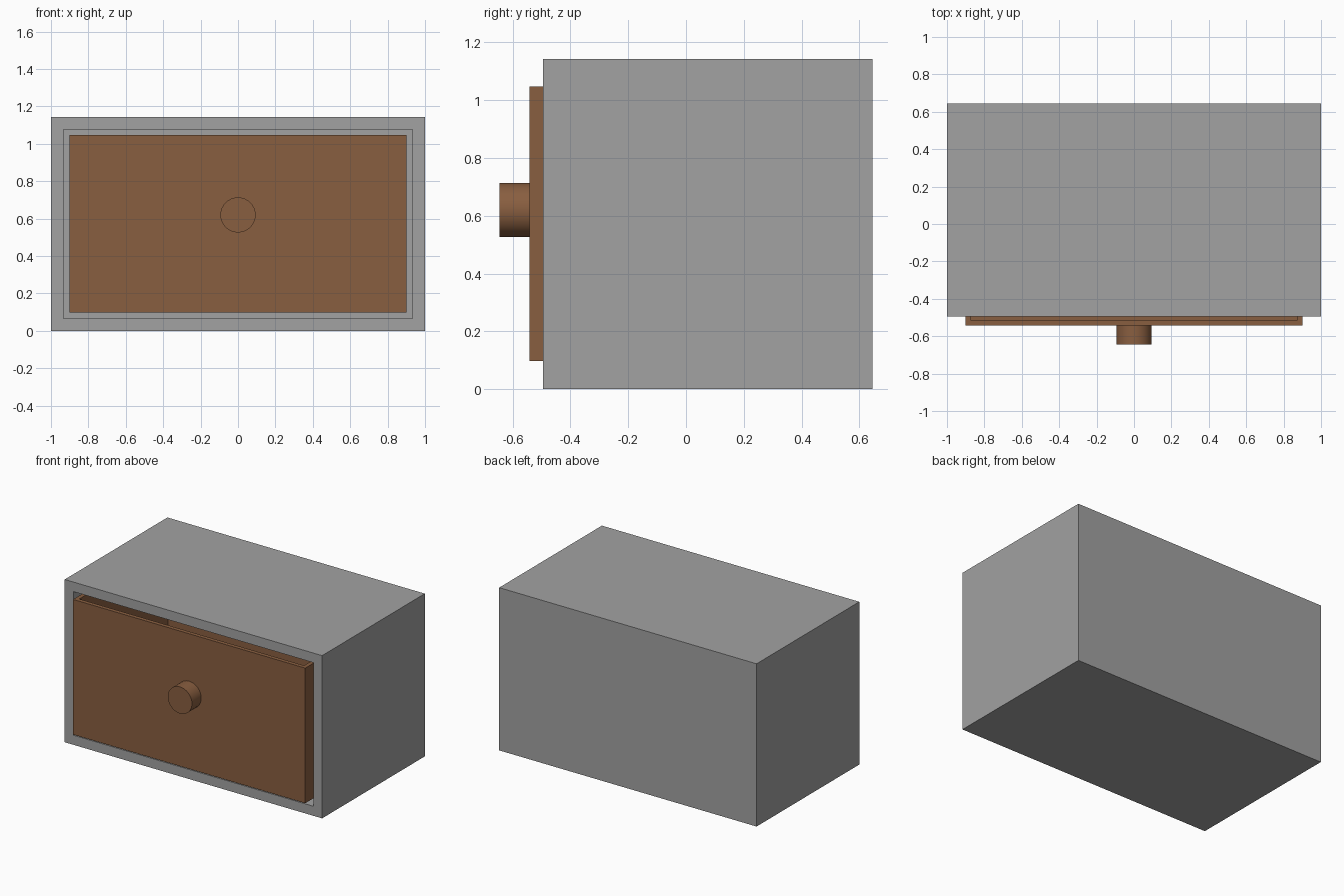
import bpy, bmesh, math
from mathutils import Matrix

if "Cube" in bpy.data.objects:
    bpy.data.objects.remove(bpy.data.objects["Cube"])


def material(name, rgb):
    m = bpy.data.materials.new(name)
    m.diffuse_color = (*rgb, 1)
    m.use_nodes = True
    m.node_tree.nodes["Principled BSDF"].inputs["Base Color"].default_value = m.diffuse_color
    return m


GREY = material("grey_paint", (0.36, 0.36, 0.36))
BROWN = material("brown_wood", (0.25, 0.113, 0.051))


def finish(bm, name, mat):
    mesh = bpy.data.meshes.new(name)
    bm.to_mesh(mesh)
    bm.free()
    mesh.materials.append(mat)
    obj = bpy.data.objects.new(name, mesh)
    bpy.context.collection.objects.link(obj)
    return obj


def hollow_box(name, mat, lo, hi, open_dir, wall, depth):
    """Box with one face (the one facing open_dir) inset by wall and pushed in by depth."""
    bm = bmesh.new()
    bmesh.ops.create_cube(bm, size=1)
    for v in bm.verts:
        v.co = [l + (c + 0.5) * (h - l) for l, h, c in zip(lo, hi, v.co)]
    bm.normal_update()
    face = max(bm.faces, key=lambda f: f.normal.dot(open_dir))
    n = face.normal.copy()
    bmesh.ops.inset_region(bm, faces=[face], thickness=wall)
    # extrude the inset face inward to make the cavity
    ext = bmesh.ops.extrude_face_region(bm, geom=[face])["geom"]
    verts = [g for g in ext if isinstance(g, bmesh.types.BMVert)]
    bmesh.ops.translate(bm, verts=verts, vec=-n * depth)
    if face.is_valid:
        bmesh.ops.delete(bm, geom=[face], context='FACES_ONLY')
    bmesh.ops.recalc_face_normals(bm, faces=bm.faces)
    return finish(bm, name, mat)


from mathutils import Vector

# Cabinet shell, open at the front
hollow_box("cabinet", GREY, (-1, -0.495, 0), (1, 0.645, 1.143),
           Vector((0, -1, 0)), 0.095, 1.05)

# Open-topped drawer, pulled out slightly
hollow_box("drawer", BROWN, (-0.902, -0.542, 0.098), (0.902, 0.5, 1.047),
           Vector((0, 0, 1)), 0.04, 0.9)

# Round knob on the drawer front
bm = bmesh.new()
bmesh.ops.create_cone(bm, cap_ends=True, segments=32, radius1=0.094, radius2=0.094,
                      depth=0.115,
                      matrix=Matrix.Translation((0, -0.5875, 0.62)) @ Matrix.Rotation(math.pi / 2, 4, 'X'))
knob = finish(bm, "knob", BROWN)
bpy.context.view_layer.objects.active = knob
knob.select_set(True)
bpy.ops.object.shade_smooth_by_angle(angle=math.radians(35))
